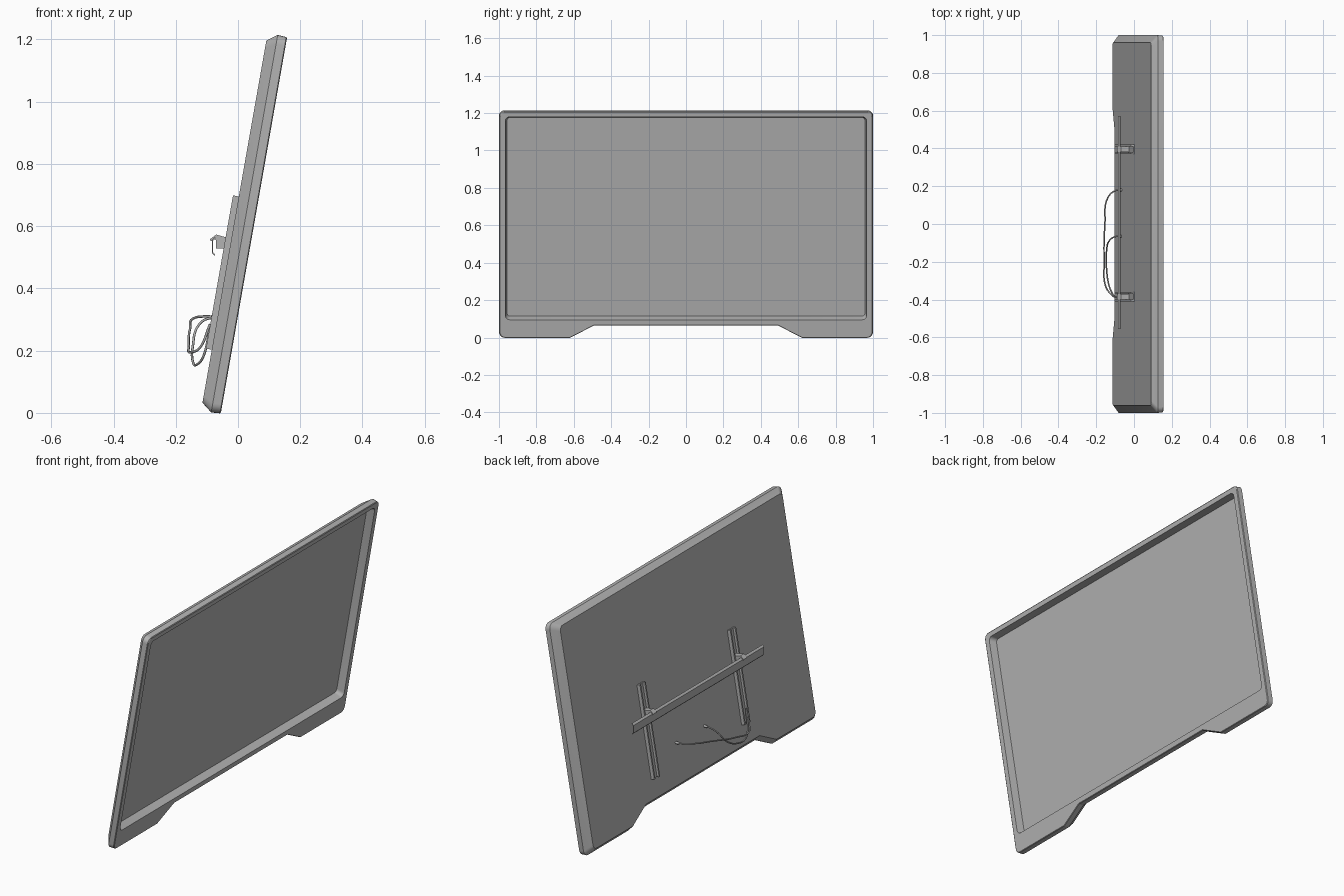
import bpy, bmesh, math
from mathutils import Matrix, Vector

cube = bpy.data.objects.get("Cube")
if cube:
    bpy.data.objects.remove(cube, do_unlink=True)

grey = bpy.data.materials.new("plain grey")
grey.use_nodes = True
grey.diffuse_color = (0.45, 0.45, 0.45, 1)
grey.node_tree.nodes["Principled BSDF"].inputs["Base Color"].default_value = (0.45, 0.45, 0.45, 1)

# Panel frame: x = outward from the screen, y = sideways, z = up along the screen
TILT = Matrix.Translation((-0.055, 0, 0)) @ Matrix.Rotation(math.radians(10), 4, 'Y')


def finish(name, bm, matrix=Matrix(), angle=25):
    """Turn a bmesh into a named, coloured object."""
    bmesh.ops.transform(bm, matrix=matrix, verts=bm.verts)
    bmesh.ops.recalc_face_normals(bm, faces=bm.faces)
    mesh = bpy.data.meshes.new(name)
    bm.to_mesh(mesh)
    bm.free()
    obj = bpy.data.objects.new(name, mesh)
    bpy.context.collection.objects.link(obj)
    mesh.materials.append(grey)
    smooth(obj, angle)
    return obj


def smooth(obj, angle):
    bpy.ops.object.select_all(action='DESELECT')
    obj.select_set(True)
    bpy.context.view_layer.objects.active = obj
    bpy.ops.object.shade_smooth_by_angle(angle=math.radians(angle))


def prism(name, points, a, b, matrix=Matrix()):
    """Extrude a closed profile along y from a to b; points are (x, z)."""
    bm = bmesh.new()
    rings = [[bm.verts.new((x, y, z)) for x, z in points] for y in (a, b)]
    bm.faces.new(rings[0])
    bm.faces.new(rings[1])
    bridge(bm, *rings)
    return finish(name, bm, matrix)


def bridge(bm, r1, r2):
    n = len(r1)
    for i in range(n):
        j = (i + 1) % n
        bm.faces.new((r1[i], r1[j], r2[j], r2[i]))


def outline(bm, depth, half, low, high, radius, notch):
    """Rounded rectangle with a shallow trapezoid notch in its lower edge."""
    pts = [(-0.62, low), (-0.49, low + notch), (0.49, low + notch), (0.62, low)]
    corners = [(half - radius, low + radius, -90), (half - radius, high - radius, 0),
               (radius - half, high - radius, 90), (radius - half, low + radius, 180)]
    for cy, cz, start in corners:
        for k in range(6):
            t = math.radians(start + 18 * k)
            pts.append((cy + radius * math.cos(t), cz + radius * math.sin(t)))
    return [bm.verts.new((depth, y, z)) for y, z in pts]


# Display body: chamfered back, side wall, front bezel, recessed screen
bm = bmesh.new()
rings = [outline(bm, *r) for r in (
    (-0.064, 0.960, 0.022, 1.204, 0.025, 0.068),
    (-0.031, 1.000, -0.004, 1.228, 0.030, 0.068),
    (-0.003, 0.998, -0.002, 1.226, 0.030, 0.068),
    (0.000, 0.994, 0.001, 1.222, 0.027, 0.068),
    (0.000, 0.966, 0.0965, 1.198, 0.022, 0),
    (-0.040, 0.957, 0.1085, 1.188, 0.018, 0))]
for r1, r2 in zip(rings, rings[1:]):
    bridge(bm, r1, r2)
bm.faces.new(rings[0])
bm.faces.new(rings[-1])
finish("display_body", bm, TILT, 20)

# Mounting rails: upright channels on the back, each with a hook over the wall bar
HOOK = [(-0.026, 0.528), (-0.070, 0.528), (-0.070, 0.556), (-0.078, 0.558), (-0.087, 0.551),
        (-0.090, 0.558), (-0.070, 0.573), (-0.045, 0.566), (-0.026, 0.564)]
for side, yc in (("left", 0.395), ("right", -0.385)):
    bm = bmesh.new()
    section = [(-0.063, -0.025), (-0.083, -0.025), (-0.083, -0.016), (-0.070, -0.016),
               (-0.070, 0.016), (-0.083, 0.016), (-0.083, 0.025), (-0.063, 0.025)]
    ends = [[bm.verts.new((x, y + yc, z)) for x, y in section] for z in (0.195, 0.695)]
    for e in ends:
        bm.faces.new(e)
    bridge(bm, *ends)
    finish("rail_" + side, bm, TILT)
    prism("hook_" + side, HOOK, yc - 0.015, yc + 0.015)

# Wall bar: thin horizontal strip with a bent top and bottom lip
BAR = [(-0.084, 0.514), (-0.084, 0.556), (-0.074, 0.565), (-0.072, 0.562),
       (-0.080, 0.554), (-0.080, 0.516), (-0.073, 0.508), (-0.075, 0.505)]
prism("wall_bar", BAR, -0.555, 0.572)

# Cables: from plugs on the back to the foot of the right rail
CABLES = {
    "long": [(-0.066, 0.180, 0.308), (-0.100, 0.176, 0.310), (-0.138, 0.140, 0.306),
             (-0.154, 0.000, 0.270), (-0.158, -0.200, 0.215), (-0.150, -0.330, 0.195),
             (-0.122, -0.372, 0.210), (-0.090, -0.390, 0.285)],
    "short": [(-0.066, -0.065, 0.305), (-0.100, -0.067, 0.302), (-0.128, -0.085, 0.280),
              (-0.145, -0.140, 0.215), (-0.145, -0.240, 0.165), (-0.131, -0.330, 0.156),
              (-0.112, -0.372, 0.180), (-0.090, -0.390, 0.270)]}
for name, pts in CABLES.items():
    curve = bpy.data.curves.new("cable_" + name, 'CURVE')
    curve.dimensions = '3D'
    curve.bevel_depth = 0.004
    curve.bevel_resolution = 2
    curve.resolution_u = 8
    curve.use_fill_caps = True
    spline = curve.splines.new('BEZIER')
    spline.bezier_points.add(len(pts) - 1)
    for bp, p in zip(spline.bezier_points, pts):
        bp.co = p
        bp.handle_left_type = bp.handle_right_type = 'AUTO'
    obj = bpy.data.objects.new("cable_" + name, curve)
    bpy.context.collection.objects.link(obj)
    curve.materials.append(grey)
    bpy.ops.object.select_all(action='DESELECT')
    obj.select_set(True)
    bpy.context.view_layer.objects.active = obj
    bpy.ops.object.convert(target='MESH')
    smooth(bpy.context.view_layer.objects.active, 50)

    # Plug where the cable enters the back
    bm = bmesh.new()
    bmesh.ops.create_cone(bm, cap_ends=True, segments=12, radius1=0.007, radius2=0.006, depth=0.024)
    turn = Matrix.Translation(Vector(pts[0]) - Vector((0.008, 0, 0))) @ Matrix.Rotation(-math.pi / 2, 4, 'Y')
    finish("plug_" + name, bm, turn, 40)
